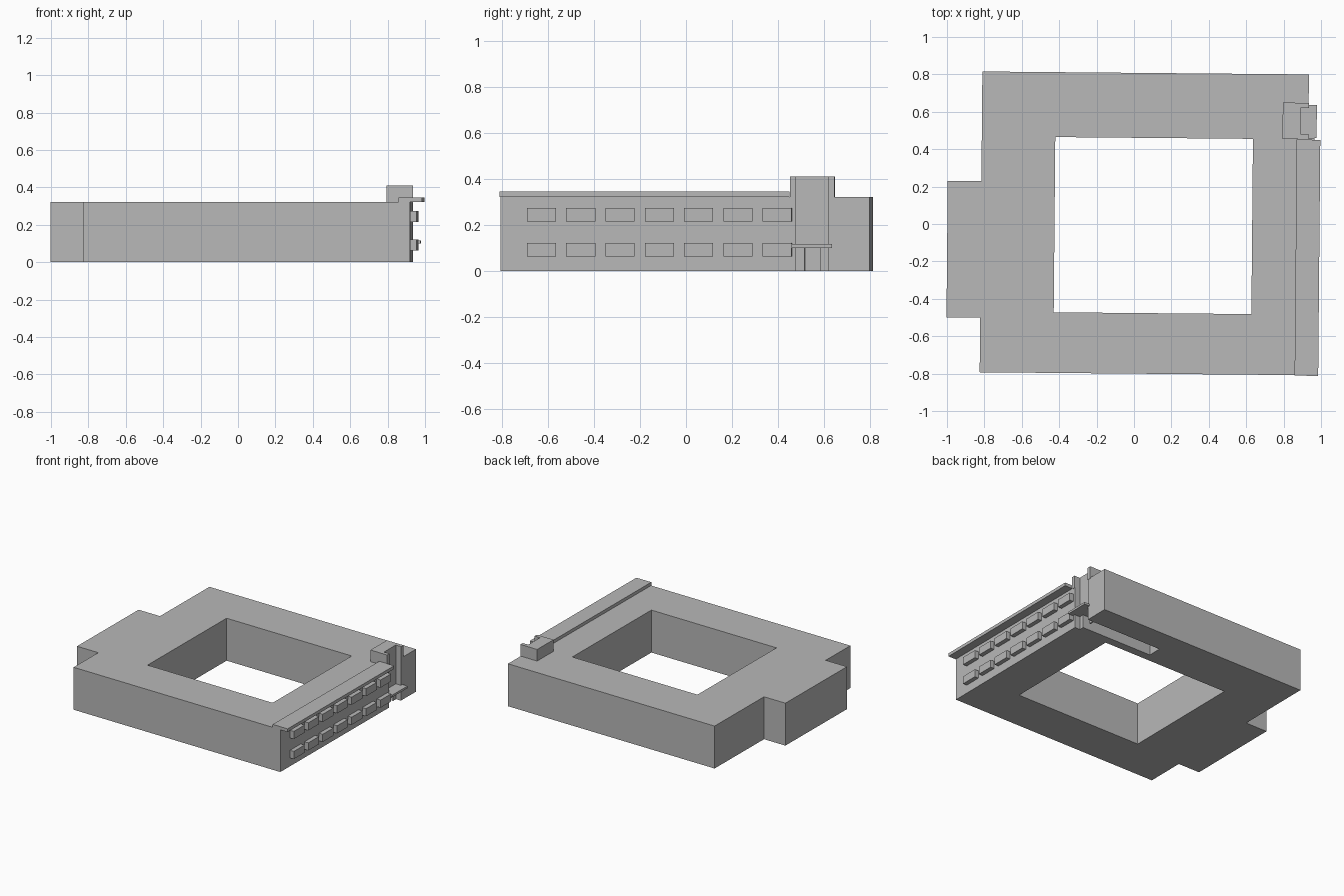
import bpy, bmesh, math
from mathutils import Matrix

cube = bpy.data.objects.get("Cube")
if cube:
    bpy.data.objects.remove(cube, do_unlink=True)

grey = bpy.data.materials.new("light_grey")
grey.use_nodes = True
COLOUR = (0.48, 0.48, 0.48, 1)
grey.diffuse_color = COLOUR
grey.node_tree.nodes["Principled BSDF"].inputs["Base Color"].default_value = COLOUR

# The whole building sits very slightly turned on its plot
TURN = Matrix.Rotation(-0.009, 4, 'Z')


def prism(name, outline, z0, z1):
    """Extrude a flat outline from z0 up to z1."""
    bm = bmesh.new()
    base = bm.faces.new([bm.verts.new((x, y, z0)) for x, y in outline])
    top = bmesh.ops.extrude_face_region(bm, geom=[base])["geom"]
    for v in top:
        if isinstance(v, bmesh.types.BMVert):
            v.co.z = z1
    bmesh.ops.recalc_face_normals(bm, faces=bm.faces)
    bm.transform(TURN)
    mesh = bpy.data.meshes.new(name)
    bm.to_mesh(mesh)
    bm.free()
    mesh.materials.append(grey)
    obj = bpy.data.objects.new(name, mesh)
    bpy.context.scene.collection.objects.link(obj)
    return obj


def box(name, x0, x1, y0, y1, z0, z1):
    return prism(name, [(x0, y0), (x1, y0), (x1, y1), (x0, y1)], z0, z1)


def cut(obj, cutter):
    """Subtract the cutter and throw it away."""
    cutter.hide_render = True
    mod = obj.modifiers.new("cut", 'BOOLEAN')
    mod.operation = 'DIFFERENCE'
    mod.solver = 'EXACT'
    mod.object = cutter
    bpy.context.view_layer.objects.active = obj
    bpy.ops.object.modifier_apply(modifier=mod.name)
    bpy.data.objects.remove(cutter, do_unlink=True)


# Main block with the side wing
body = prism("main_building", [
    (-0.818, -0.80), (0.928, -0.80), (0.928, 0.808), (-0.818, 0.808),
    (-0.818, 0.222), (-0.998, 0.222), (-0.998, -0.508), (-0.818, -0.508)], 0, 0.322)

# Courtyard, entrance niche and entrance passage
cut(body, box("courtyard_cutter", -0.425, 0.632, -0.476, 0.461, -0.1, 0.5))
cut(body, box("niche_cutter", 0.885, 1.1, 0.488, 0.628, -0.1, 0.5))
cut(body, box("passage_cutter", 0.29, 0.90, 0.523, 0.627, -0.1, 0.10))

# U-shaped stair tower framing the niche
prism("stair_tower", [
    (0.790, 0.461), (0.931, 0.461), (0.931, 0.488), (0.885, 0.488),
    (0.885, 0.628), (0.931, 0.628), (0.931, 0.656), (0.790, 0.656)], 0.315, 0.41)

# Entrance canopy and door pier
prism("entrance_canopy", [
    (0.88, 0.488), (0.929, 0.488), (0.929, 0.468), (0.972, 0.468),
    (0.972, 0.645), (0.929, 0.645), (0.929, 0.628), (0.88, 0.628)], 0.10, 0.116)
box("door_pier", 0.875, 0.887, 0.593, 0.628, 0, 0.10)

# Overhanging roof strip along the window side
box("roof_overhang", 0.866, 0.992, -0.803, 0.459, 0.322, 0.346)

# Two rows of seven projecting window boxes
for row, z in enumerate((0.063, 0.215)):
    for i in range(7):
        y = -0.684 + i * 0.171
        box(f"window_box_{row + 1}_{i + 1}", 0.92, 0.960, y, y + 0.127, z, z + 0.058)
